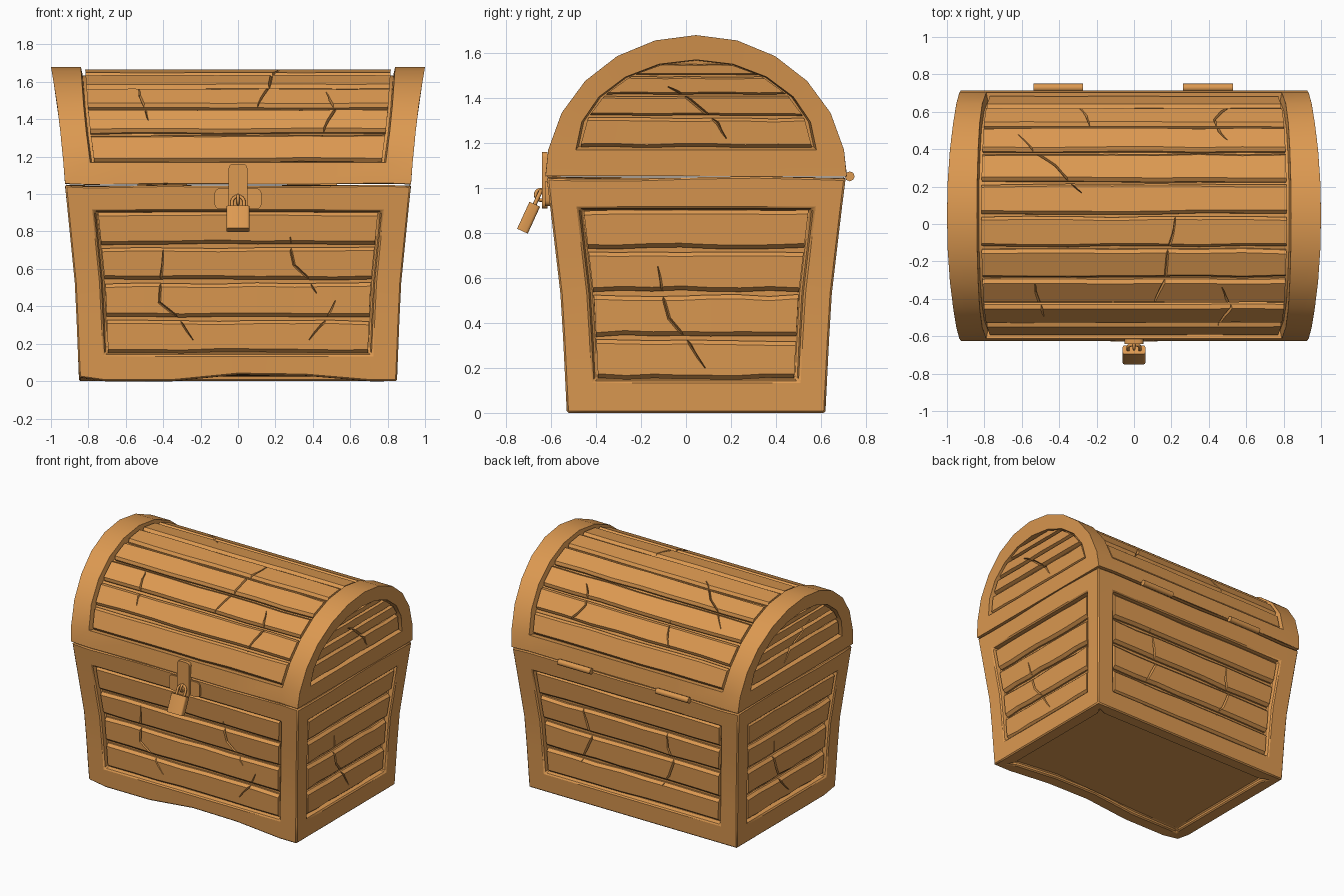
import bpy, bmesh, math, random
from mathutils import Vector

random.seed(4)
cube = bpy.data.objects.get("Cube")
if cube:
    bpy.data.objects.remove(cube, do_unlink=True)

wood = bpy.data.materials.new("warm_wood")
wood.use_nodes = True
wood.diffuse_color = (0.72, 0.32, 0.082, 1)
wood.node_tree.nodes["Principled BSDF"].inputs["Base Color"].default_value = wood.diffuse_color
wood.node_tree.nodes["Principled BSDF"].inputs["Roughness"].default_value = 0.8

CY, SEAM, RY, RZ = 0.045, 1.05, 0.67, 0.63


def table(*pts):
    """Piecewise linear function of height."""
    def f(z):
        for (a, p), (b, q) in zip(pts, pts[1:]):
            if z <= b:
                break
        return p + (q - p) * (z - a) / (b - a)
    return f


body_hx = table((0, .85), (.5, .87), (.8, .9), (1.05, .925))
body_hy = table((0, .575), (.5, .6), (.8, .635), (1.05, .665))
lid_end = table((1.05, .925), (1.25, .94), (1.5, .97), (1.68, 1.0))
lid_panel = table((1.05, .785), (1.17, .79), (1.4, .82), (1.68, .84))


def mix(a, b, t):
    return a + (b - a) * t


def wave(x, y):
    return 0.007 * math.sin(7 * x + 5 * y)


def activate(ob):
    bpy.ops.object.select_all(action='DESELECT')
    ob.select_set(True)
    bpy.context.view_layer.objects.active = ob


def finish(name, bm, smooth=False):
    bmesh.ops.recalc_face_normals(bm, faces=bm.faces)
    me = bpy.data.meshes.new(name)
    bm.to_mesh(me)
    bm.free()
    me.materials.append(wood)
    ob = bpy.data.objects.new(name, me)
    bpy.context.collection.objects.link(ob)
    if smooth:
        activate(ob)
        bpy.ops.object.shade_smooth_by_angle(angle=math.radians(32))
    return ob


def loft(bm, sections):
    """Closed solid through a row of equal cross-sections."""
    rows = [[bm.verts.new(p) for p in s] for s in sections]
    n = len(rows[0])
    for a, b in zip(rows, rows[1:]):
        for i in range(n):
            bm.faces.new((a[i], a[(i + 1) % n], b[(i + 1) % n], b[i]))
    bm.faces.new(rows[0])
    bm.faces.new(rows[-1][::-1])


def plank(bm, f):
    """Chamfered board with slightly uneven long edges; f maps (along, across, depth)."""
    rows = []
    for i in range(8):
        a, b = random.uniform(0, .05), 1 - random.uniform(0, .05)
        s = -1 + 2 * i / 7
        prof = [(a, .06), (a, .032), (a + .1, .012), (b - .1, .012), (b, .032), (b, .06)]
        rows.append([f(s, t, d) for t, d in prof])
    loft(bm, rows)


def crack(bm, surf, pts):
    """Tapered V-shaped jagged cutter following a surface map (u, v, depth)."""
    path = [Vector(pts[0])]
    for p, q in zip(pts, pts[1:]):
        p, q = Vector(p), Vector(q)
        side = Vector((p.y - q.y, q.x - p.x)) * .1
        path += [(p + q) / 2 + side * random.uniform(-1, 1), q]
    rows = []
    for i, p in enumerate(path):
        d = (path[min(i + 1, len(path) - 1)] - path[max(i - 1, 0)]).normalized()
        w = Vector((-d.y, d.x)) * (.004 if i in (0, len(path) - 1) else .018)
        rows.append([surf(*(p + w), -.02), surf(*(p - w), -.02), surf(*p, .034)])
    loft(bm, rows)


def carve(ob, cracks):
    bm = bmesh.new()
    for surf, pts in cracks:
        crack(bm, surf, pts)
    cutter = finish("crack_cutter", bm)
    cutter.hide_render = True
    mod = ob.modifiers.new("cracks", 'BOOLEAN')
    mod.operation, mod.solver, mod.object = 'DIFFERENCE', 'EXACT', cutter
    activate(ob)
    bpy.ops.object.modifier_apply(modifier=mod.name)
    bpy.data.objects.remove(cutter, do_unlink=True)


def soften(ob):
    mod = ob.modifiers.new("worn_edges", 'BEVEL')
    mod.width, mod.segments, mod.limit_method = .008, 1, 'ANGLE'
    mod.angle_limit = math.radians(40)


# ---- Body: flared box with a recessed panel on each side ----
def side_point(k, u, z, d=0):
    hx, hy = body_hx(z) - d, body_hy(z) - d
    x, y = [(u, -hy), (hx, u), (-u, hy), (-hx, -u)][k]
    return Vector((x, CY + y, z))


def panel_half(k, z):
    return body_hx(z) - .14 if k % 2 == 0 else body_hy(z) - .125


levels = [0, .14, .33, .53, .72, .91, SEAM - .005]
chips = [.02, 0, 0, .035, .03, 0]
bm = bmesh.new()
rings = []
for z in levels:
    ring = []
    for k in range(4):
        h, p = (body_hy if k % 2 else body_hx)(z), panel_half(k, z)
        for c, u in enumerate([-h, -p, -p / 2, 0, p / 2, p]):
            co = side_point(k, u, z)
            if z == 0 and k == 0:
                co.z += chips[c]
            elif z == levels[-1]:
                co.z += wave(co.x, co.y)
            ring.append(bm.verts.new(co))
    rings.append(ring)
panels = [[] for k in range(4)]
for r in range(6):
    for i in range(24):
        j = (i + 1) % 24
        f = bm.faces.new((rings[r][i], rings[r][j], rings[r + 1][j], rings[r + 1][i]))
        if 0 < r < 5 and 0 < i % 6 < 5:
            panels[i // 6].append(f)
base = bm.faces.new(rings[0][::-1])
bm.faces.new(rings[-1])
bmesh.ops.recalc_face_normals(bm, faces=bm.faces)
for faces in panels:
    bmesh.ops.inset_region(bm, faces=faces, thickness=.01, depth=-.045, use_even_offset=True)
bmesh.ops.inset_individual(bm, faces=[base], thickness=.1)
bmesh.ops.inset_individual(bm, faces=[base], thickness=.004, depth=-.03)
soften(finish("body_frame", bm, True))

# ---- Body planks ----
bm = bmesh.new()
for k in range(4):
    for z0, z1 in zip(levels[1:5], levels[2:6]):
        def board(s, t, d):
            z = mix(z0 + .008, z1 - .003, t)
            return side_point(k, s * (panel_half(k, z) - .022), z, d)
        plank(bm, board)
body_planks = finish("body_planks", bm)


def on_side(k):
    return lambda u, z, d: side_point(k, u, z, d)


end_crack = [(-.17, .65), (-.12, .42), (.04, .2)]
carve(body_planks, [
    (on_side(0), [(-.4, .7), (-.42, .42), (-.24, .22)]),
    (on_side(0), [(.28, .77), (.3, .62), (.42, .47)]),
    (on_side(0), [(.52, .43), (.38, .22)]),
    (on_side(2), [(-.4, .75), (-.33, .5), (-.42, .3)]),
    (on_side(2), [(.3, .72), (.34, .5), (.24, .3)]),
    (on_side(1), end_crack), (on_side(3), end_crack)])


# ---- Lid: arched frame with recessed top and end panels ----
def arc(a, d=0):
    return CY - (RY - d) * math.cos(a), SEAM + (RZ - d) * math.sin(a)


first = math.radians(11)
steps = [first + i * (math.pi - 2 * first) / 10 for i in range(11)]
bm = bmesh.new()
grid = []
for a in [0] + steps + [math.pi]:
    y, z = arc(a)
    xe, xi = lid_end(z), lid_panel(z)
    row = []
    for x in (-xe, -xi, -xi / 2, 0, xi / 2, xi, xe):
        lift = wave(x, y) + .005 if a in (0, math.pi) else 0
        row.append(bm.verts.new((x, y, z + lift)))
    grid.append(row)
top_panel = []
for r in range(12):
    for c in range(6):
        f = bm.faces.new((grid[r][c], grid[r][c + 1], grid[r + 1][c + 1], grid[r + 1][c]))
        if 0 < r < 11 and 0 < c < 5:
            top_panel.append(f)
bm.faces.new(grid[0] + grid[-1][::-1])
end_panels = []
for col, sx in ((0, -1), (6, 1)):
    o = [row[col] for row in grid]
    inner = [None]
    for j in range(11):
        t = math.pi * j / 10
        z = 1.17 + .4 * math.sin(t)
        inner.append(bm.verts.new((sx * lid_end(z), CY - .535 * math.cos(t), z)))
    for j in range(1, 11):
        bm.faces.new((o[j], o[j + 1], inner[j + 1], inner[j]))
    bm.faces.new((o[0], o[1], inner[1], inner[11], o[11], o[12]))
    faces = [bm.faces.new((inner[j], inner[j + 1], inner[11 - j], inner[12 - j])) for j in range(1, 5)]
    faces.append(bm.faces.new(inner[5:8]))
    end_panels.append(faces)
bmesh.ops.recalc_face_normals(bm, faces=bm.faces)
for faces in [top_panel] + end_panels:
    bmesh.ops.inset_region(bm, faces=faces, thickness=.01, depth=-.045, use_even_offset=True)
soften(finish("lid_frame", bm, True))

# ---- Lid planks over the arch and in both ends ----
bm = bmesh.new()
for a0, a1 in zip(steps, steps[1:]):
    def board(s, t, d):
        p, q = Vector(arc(a0 + .008, d)), Vector(arc(a1 - .004, d))
        y, z = p.lerp(q, t)
        return Vector((s * (lid_panel(z) - .022), y, z))
    plank(bm, board)
for sx in (-1, 1):
    for z0, z1 in zip((1.178, 1.32, 1.415, 1.503), (1.314, 1.409, 1.498, 1.552)):
        def board(s, t, d):
            z = mix(z0, z1, t)
            w = .535 * math.sqrt(1 - ((z - 1.17) / .4) ** 2) - .022
            return Vector((sx * (lid_end(z) - d), CY + s * w, z))
        plank(bm, board)
lid_planks = finish("lid_planks", bm)


def on_lid(x, y, d):
    py, pz = arc(math.acos((CY - y) / RY), d)
    return Vector((x, py, pz))


def on_lid_end(sx):
    return lambda y, z, d: Vector((sx * (lid_end(z) - d), y, z))


carve(lid_planks, [(on_lid, p) for p in (
    [(-.53, -.33), (-.51, -.42), (-.48, -.51)],
    [(.47, -.35), (.52, -.46), (.45, -.56)],
    [(.22, .04), (.18, -.15), (.1, -.45)],
    [(-.62, .49), (-.42, .32), (-.28, .17)],
    [(-.3, .64), (-.23, .53)],
    [(.52, .65), (.43, .57), (.5, .46)])] + [
    (on_lid_end(s), [(-.08, 1.45), (.08, 1.34), (.18, 1.22)]) for s in (-1, 1)])


# ---- Hardware ----
def plate(name, size, loc, round_axis, radius, tilt=0):
    """Block whose edges along one axis are rounded."""
    bm = bmesh.new()
    bmesh.ops.create_cube(bm, size=1)
    bmesh.ops.scale(bm, vec=size, verts=bm.verts)
    edges = [e for e in bm.edges
             if abs((e.verts[0].co - e.verts[1].co).normalized()[round_axis]) > .9]
    bmesh.ops.bevel(bm, geom=edges, offset=radius, segments=3, profile=.5, affect='EDGES')
    ob = finish(name, bm, True)
    ob.location, ob.rotation_euler.x = loc, tilt
    return ob


def rod(name, pts, radius, closed=False):
    cu = bpy.data.curves.new(name, 'CURVE')
    cu.dimensions, cu.bevel_depth, cu.bevel_resolution = '3D', radius, 2
    cu.use_fill_caps = True
    sp = cu.splines.new('POLY')
    sp.points.add(len(pts) - 1)
    for p, co in zip(sp.points, pts):
        p.co = (*co, 1)
    sp.use_cyclic_u = closed
    cu.materials.append(wood)
    ob = bpy.data.objects.new(name, cu)
    bpy.context.collection.objects.link(ob)
    activate(ob)
    bpy.ops.object.convert(target='MESH')
    bpy.ops.object.shade_smooth_by_angle(angle=math.radians(50))
    return ob


plate("hasp_backplate", (.25, .03, .11), (0, -.612, .975), 1, .025)
plate("hasp", (.1, .026, .25), (0, -.628, 1.035), 1, .022)
circle = [2 * math.pi * i / 14 for i in range(14)]
rod("staple", [(0, -.645 + .024 * math.cos(a), .97 + .024 * math.sin(a)) for a in circle], .008, True)
TILT = -.43
plate("padlock_body", (.122, .052, .132), (0, -.70, .868), 2, .012, TILT)
half = [math.pi * i / 8 for i in range(9)]
shackle = rod("padlock_shackle", [(.032, 0, .05)] + [
    (.032 * math.cos(a), 0, .1 + .032 * math.sin(a)) for a in half] + [(-.032, 0, .05)], .009)
shackle.location, shackle.rotation_euler.x = (0, -.70, .868), TILT
for side, x in (("right", -.405), ("left", .395)):
    rod(side + "_hinge", [(x - .133, .728, 1.052), (x + .133, .728, 1.052)], .022)
